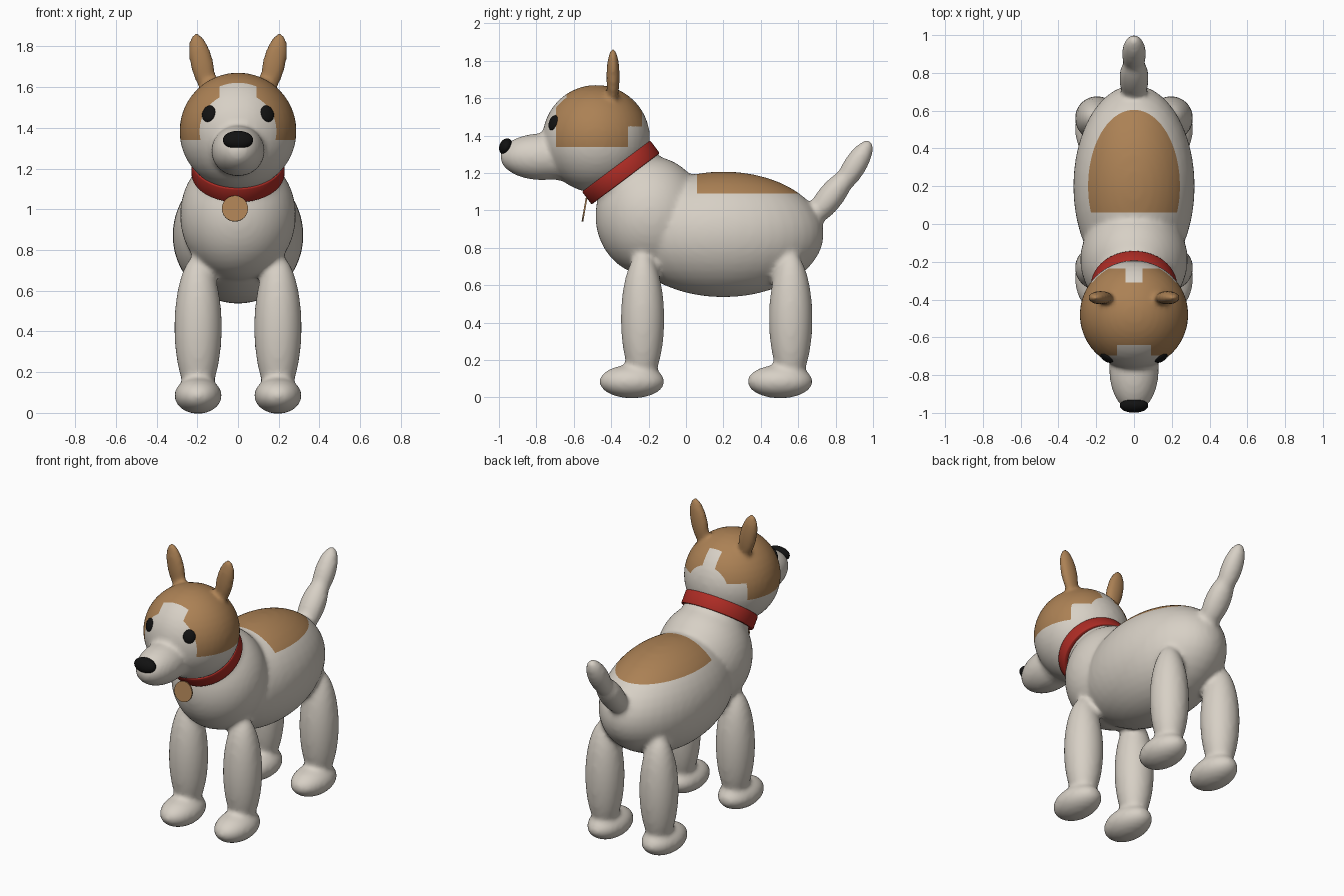
import bpy, bmesh
from math import radians
from mathutils import Matrix, Vector

cube = bpy.data.objects.get("Cube")
if cube:
    bpy.data.objects.remove(cube)


def material(name, rgb, rough=0.6):
    m = bpy.data.materials.new(name)
    m.use_nodes = True
    m.diffuse_color = (*rgb, 1)
    shader = next(n for n in m.node_tree.nodes if n.type == "BSDF_PRINCIPLED")
    shader.inputs["Base Color"].default_value = (*rgb, 1)
    shader.inputs["Roughness"].default_value = rough
    return m


WHITE = material("white fur", (0.68, 0.63, 0.56))
BROWN = material("tan fur", (0.41, 0.22, 0.09))
RED = material("red collar", (0.42, 0.025, 0.018))
BLACK = material("black", (0.006, 0.006, 0.006))


def add_ellipsoid(bm, center, radii, tilt=0, axis="X", segments=40):
    matrix = (Matrix.Translation(center) @ Matrix.Rotation(radians(tilt), 4, axis)
              @ Matrix.Diagonal((*radii, 1)))
    bmesh.ops.create_uvsphere(bm, u_segments=segments, v_segments=segments // 2,
                              radius=1, matrix=matrix)


def finish(name, bm, *mats):
    mesh = bpy.data.meshes.new(name)
    bm.to_mesh(mesh)
    bm.free()
    for m in mats:
        mesh.materials.append(m)
    for p in mesh.polygons:
        p.use_smooth = True
    obj = bpy.data.objects.new(name, mesh)
    bpy.context.collection.objects.link(obj)
    return obj


def blend(obj, steps):
    """Fuse overlapping volumes into one soft skin and apply it."""
    remesh = obj.modifiers.new("fuse", "REMESH")
    remesh.mode = "VOXEL"
    remesh.voxel_size = 0.014
    remesh.use_smooth_shade = True
    soften = obj.modifiers.new("soften", "SMOOTH")
    soften.factor = 0.5
    soften.iterations = steps
    bpy.context.view_layer.update()
    evaluated = obj.evaluated_get(bpy.context.evaluated_depsgraph_get())
    mesh = bpy.data.meshes.new_from_object(evaluated)
    obj.modifiers.clear()
    obj.data = mesh
    mesh.materials.clear()
    mesh.materials.append(WHITE)
    mesh.materials.append(BROWN)


def paint(obj, cuts, rule):
    """Cut clean patch borders, then colour the faces that satisfy the rule."""
    bm = bmesh.new()
    bm.from_mesh(obj.data)
    for axis, value in cuts:
        normal = Vector((0, 0, 0))
        normal[axis] = 1
        bmesh.ops.bisect_plane(bm, geom=bm.verts[:] + bm.edges[:] + bm.faces[:],
                               dist=0.0005, plane_co=normal * value, plane_no=normal)
    for f in bm.faces:
        f.smooth = True
        f.material_index = int(rule(f.calc_center_median()))
    bm.to_mesh(obj.data)
    bm.free()


# Torso, neck, legs, feet and tail
bm = bmesh.new()
add_ellipsoid(bm, (0, 0.20, 0.872), (0.322, 0.537, 0.336))
add_ellipsoid(bm, (0, -0.19, 0.97), (0.285, 0.295, 0.32))
add_ellipsoid(bm, (0, -0.27, 1.12), (0.208, 0.21, 0.34), 37)
for side in (-1, 1):
    for y in (-0.232, 0.56):
        add_ellipsoid(bm, (side * 0.196, y, 0.42), (0.117, 0.117, 0.36))
        add_ellipsoid(bm, (side * 0.196, y - 0.057, 0.085), (0.117, 0.176, 0.09))
add_ellipsoid(bm, (0, 0.77, 1.07), (0.079, 0.072, 0.18), -38)
add_ellipsoid(bm, (0, 0.90, 1.235), (0.065, 0.063, 0.165), -32)
body = finish("body", bm, WHITE)
blend(body, 14)
paint(body, [(1, 0.06), (2, 1.09)],
      lambda c: c.z > 1.09 and 0.06 < c.y < 0.66 and abs(c.x) < 0.3)

# Head, muzzle and ears
bm = bmesh.new()
add_ellipsoid(bm, (0, -0.48, 1.383), (0.288, 0.288, 0.288))
add_ellipsoid(bm, (0, -0.77, 1.287), (0.131, 0.224, 0.125))
add_ellipsoid(bm, (0, -0.66, 1.295), (0.14, 0.18, 0.135))
for side in (-1, 1):
    add_ellipsoid(bm, (side * 0.177, -0.39, 1.715), (0.058, 0.036, 0.155), side * 13, "Y")
head = finish("head", bm, WHITE)
blend(head, 8)


def head_patch(c):
    blaze = abs(c.x) < 0.09 and c.y < -0.64
    nape = c.y > -0.31 and (c.z < 1.45 or abs(c.x) < 0.045)
    return c.z > 1.34 and -0.695 < c.y < -0.235 and not blaze and not nape


paint(head, [(2, 1.34), (2, 1.45), (1, -0.695), (1, -0.64), (1, -0.31), (1, -0.235),
             (0, 0.09), (0, -0.09), (0, 0.045), (0, -0.045)], head_patch)

# Nose and eyes
bm = bmesh.new()
add_ellipsoid(bm, (0, -0.962, 1.34), (0.075, 0.036, 0.046), -20)
finish("nose", bm, BLACK)
for side, label in ((1, "left"), (-1, "right")):
    bm = bmesh.new()
    add_ellipsoid(bm, (0, 0, 0), (0.037, 0.016, 0.042), segments=24)
    eye = finish(label + "_eye", bm, BLACK)
    outward = Vector((side * 0.147, -0.235, 0.088))
    eye.location = Vector((0, -0.48, 1.383)) + outward.normalized() * 0.284
    eye.rotation_euler = outward.to_track_quat("-Y", "Z").to_euler()

# Collar: a tilted band with rounded rims
bm = bmesh.new()
bmesh.ops.create_cone(bm, cap_ends=False, segments=64, radius1=0.228, radius2=0.228, depth=0.085)
collar = finish("collar", bm, RED)
collar.location = (0, -0.348, 1.203)
collar.rotation_euler.x = radians(37)
band = collar.modifiers.new("thickness", "SOLIDIFY")
band.thickness = 0.028
band.offset = -1
rim = collar.modifiers.new("rim", "BEVEL")
rim.width = 0.006
rim.segments = 2

# Tag hanging from the collar
bm = bmesh.new()
bmesh.ops.create_cone(bm, cap_ends=True, segments=40, radius1=0.064, radius2=0.064, depth=0.009)
tag = finish("tag", bm, BROWN)
tag.location = (-0.015, -0.543, 1.003)
tag.rotation_euler.x = radians(80)

# Keep the rims of the band and the disc crisp
bpy.ops.object.select_all(action="DESELECT")
for obj in (collar, tag):
    obj.select_set(True)
bpy.context.view_layer.objects.active = collar
bpy.ops.object.shade_smooth_by_angle(angle=radians(40))
